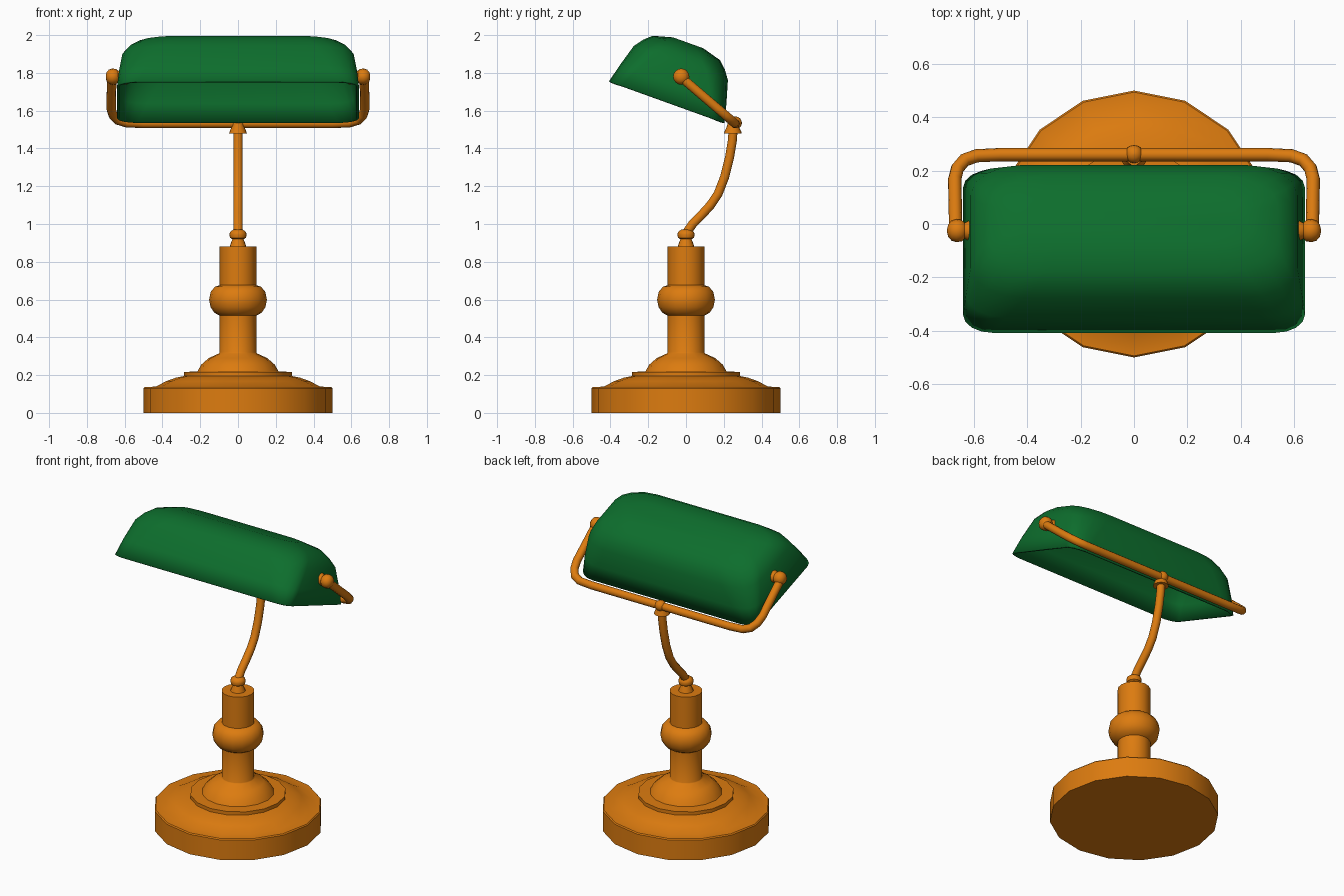
import bpy, bmesh, math
from mathutils import Matrix, Vector

if "Cube" in bpy.data.objects:
    bpy.data.objects.remove(bpy.data.objects["Cube"])


def material(name, rgb):
    m = bpy.data.materials.new(name)
    m.diffuse_color = (*rgb, 1)
    m.use_nodes = True
    m.node_tree.nodes["Principled BSDF"].inputs["Base Color"].default_value = m.diffuse_color
    return m


BRASS = material("brass", (0.72, 0.20, 0.005))
GREEN = material("green_glass", (0.004, 0.155, 0.026))


def finish(ob, mat, angle=40):
    ob.data.materials.clear()
    ob.data.materials.append(mat)
    bpy.ops.object.select_all(action='DESELECT')
    ob.select_set(True)
    bpy.context.view_layer.objects.active = ob
    bpy.ops.object.shade_smooth_by_angle(angle=math.radians(angle))
    return ob


def loft(name, rings, mat, matrix=Matrix(), cap_start=True, angle=40):
    """Skin a stack of closed rings."""
    bm = bmesh.new()
    loops = [[bm.verts.new(matrix @ Vector(p)) for p in ring] for ring in rings]
    for a, b in zip(loops, loops[1:]):
        n = len(a)
        for i in range(n):
            j = (i + 1) % n
            bm.faces.new((a[i], a[j], b[j], b[i]))
    if cap_start:
        bm.faces.new(loops[0][::-1])
    bm.faces.new(loops[-1])
    bmesh.ops.recalc_face_normals(bm, faces=bm.faces)
    me = bpy.data.meshes.new(name)
    bm.to_mesh(me)
    bm.free()
    ob = bpy.data.objects.new(name, me)
    bpy.context.collection.objects.link(ob)
    return finish(ob, mat, angle)


def lathe(name, profile, mat, matrix=Matrix(), sides=16):
    rings = [[(r * math.cos(2 * math.pi * i / sides), r * math.sin(2 * math.pi * i / sides), z)
              for i in range(sides)] for r, z in profile]
    return loft(name, rings, mat, matrix)


def tube(name, points, radius, mat):
    cu = bpy.data.curves.new(name, 'CURVE')
    cu.dimensions = '3D'
    cu.bevel_depth = radius
    cu.bevel_resolution = 3
    cu.use_fill_caps = True
    sp = cu.splines.new('POLY')
    sp.points.add(len(points) - 1)
    for p, co in zip(sp.points, points):
        p.co = (*co, 1)
    ob = bpy.data.objects.new(name, cu)
    bpy.context.collection.objects.link(ob)
    bpy.ops.object.select_all(action='DESELECT')
    ob.select_set(True)
    bpy.context.view_layer.objects.active = ob
    bpy.ops.object.convert(target='MESH')
    return finish(bpy.context.view_layer.objects.active, mat, 60)


# Turned foot and column
lathe("base_and_column", [
    (0.50, 0), (0.50, 0.13), (0.494, 0.137), (0.435, 0.139), (0.38, 0.168), (0.33, 0.186),
    (0.285, 0.195), (0.285, 0.217), (0.215, 0.219), (0.195, 0.255), (0.155, 0.29),
    (0.10, 0.315), (0.097, 0.32), (0.097, 0.515), (0.125, 0.53), (0.145, 0.56),
    (0.153, 0.60), (0.145, 0.64), (0.122, 0.668), (0.097, 0.676), (0.097, 0.88)], BRASS)

# Finial the stem grows out of
lathe("stem_socket", [(0.046, 0.875), (0.030, 0.92), (0.042, 0.927), (0.046, 0.943),
                      (0.042, 0.958), (0.026, 0.970)], BRASS)

# Curved stem
tube("stem", [(0, 0.0, 0.95), (0, 0.035, 1.0), (0, 0.08, 1.045), (0, 0.13, 1.10),
              (0, 0.17, 1.16), (0, 0.205, 1.25), (0, 0.23, 1.35), (0, 0.245, 1.44),
              (0, 0.252, 1.53)], 0.025, BRASS)

# Collar and knob joining stem to yoke
lathe("stem_collar", [(0.047, 1.478), (0.045, 1.488), (0.030, 1.52), (0.028, 1.535)],
      BRASS, Matrix.Translation((0, 0.248, 0)))
lathe("yoke_knob", [(0.034 * math.sin(a), -0.034 * math.cos(a))
                    for a in [math.pi * (k + 0.2) / 8.4 for k in range(9)]],
      BRASS, Matrix.Translation((0, 0.262, 1.535)))

# Yoke: half path in its sloping plane (x, distance along slope), mirrored
A, B = Vector((0, -0.03, 1.78)), Vector((0, 0.26, 1.532))
half = [(0.668, 0), (0.672, 0.68), (0.662, 0.82), (0.635, 0.93), (0.59, 0.985),
        (0.50, 1.0)]
right = [Vector((x, 0, 0)) + A.lerp(B, t) for x, t in half]
tube("yoke", right + [Vector((-p.x, p.y, p.z)) for p in reversed(right)], 0.025, BRASS)

# Pivot balls with flared washers against the shade
for side, label in ((1, "right"), (-1, "left")):
    lathe("pivot_" + label,
          [(0.042, 0.585), (0.042, 0.612), (0.030, 0.635), (0.040, 0.645), (0.043, 0.665),
           (0.038, 0.683), (0.024, 0.696), (0.008, 0.70)], BRASS,
          Matrix.Translation((0, -0.025, 1.78)) @ Matrix.Rotation(side * math.pi / 2, 4, 'Y'))


def rounded_rect(hx, hy, rx, ry, z, steps=4):
    pts = []
    for q, (sx, sy) in enumerate(((1, 1), (-1, 1), (-1, -1), (1, -1))):
        for k in range(steps + 1):
            a = math.pi / 2 * (q + k / steps)
            pts.append((sx * (hx - rx) + rx * math.cos(a), sy * (hy - ry) + ry * math.sin(a), z))
    return pts


# Tilted shade: stacked rounded rectangles, open underneath
levels = [(0.64, 0.325, 0.11, 0.07, 0), (0.63, 0.30, 0.15, 0.09, 0.10),
          (0.612, 0.265, 0.20, 0.12, 0.22), (0.585, 0.23, 0.22, 0.13, 0.268),
          (0.54, 0.19, 0.22, 0.12, 0.305), (0.43, 0.085, 0.14, 0.06, 0.334)]
shade = loft("shade", [rounded_rect(*l) for l in levels], GREEN,
             Matrix.Translation((0, -0.102, 1.645)) @ Matrix.Rotation(math.radians(-19.8), 4, 'X'),
             cap_start=False, angle=60)
shell = shade.modifiers.new("shell", 'SOLIDIFY')
shell.thickness = 0.012
shell.offset = -1
